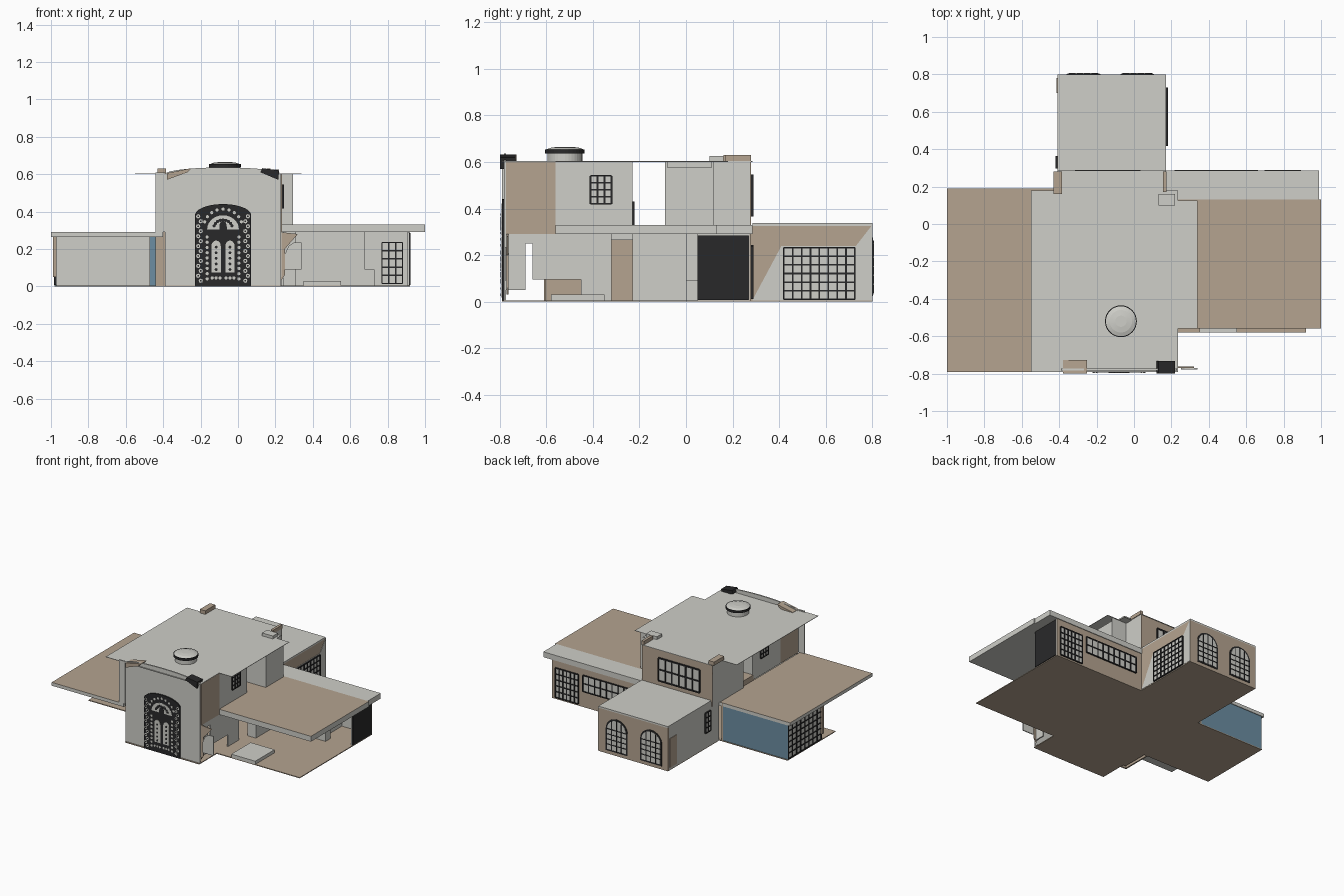
import bpy, bmesh, math
from mathutils import Matrix, Vector

if "Cube" in bpy.data.objects:
    bpy.data.objects.remove(bpy.data.objects["Cube"])

def material(name, c):
    m = bpy.data.materials.new(name)
    m.diffuse_color = (*c, 1)
    m.use_nodes = True
    m.node_tree.nodes["Principled BSDF"].inputs["Base Color"].default_value = m.diffuse_color
    return m

LIGHT = material("pale plaster", (0.62, 0.62, 0.58))
TAN = material("tan stone", (0.46, 0.37, 0.28))
DARK = material("dark iron", (0.022, 0.022, 0.023))
BLUE = material("blue wall", (0.15, 0.27, 0.36))

def finish(name, bm, mats):
    me = bpy.data.meshes.new(name)
    bm.normal_update()
    bm.to_mesh(me)
    bm.free()
    for m in mats:
        me.materials.append(m)
    ob = bpy.data.objects.new(name, me)
    bpy.context.collection.objects.link(ob)
    return ob

def boxes(name, mat, items, top=None):
    """Boxes (x0,x1,y0,y1,z0,z1) in one object; optional other colour on upward faces."""
    bm = bmesh.new()
    for x0, x1, y0, y1, z0, z1 in items:
        mtx = Matrix.Translation(((x0+x1)/2, (y0+y1)/2, (z0+z1)/2)) @ Matrix.Diagonal((x1-x0, y1-y0, z1-z0, 1))
        bmesh.ops.create_cube(bm, size=1, matrix=mtx)
    bm.normal_update()
    if top:
        for f in bm.faces:
            f.material_index = 1 if f.normal.z > 0.9 else 0
    return finish(name, bm, [mat] + ([top] if top else []))

def plates(name, mat, outlines, axis, pos, t):
    """Flat outlines (u,z) standing across an axis, thickened by t."""
    bm = bmesh.new()
    for pts in outlines:
        put = (lambda u, z: (pos, u, z)) if axis == 'x' else (lambda u, z: (u, pos, z))
        f = bm.faces.new([bm.verts.new(put(*p)) for p in pts])
        r = bmesh.ops.extrude_face_region(bm, geom=[f])
        d = Vector((t, 0, 0)) if axis == 'x' else Vector((0, t, 0))
        bmesh.ops.translate(bm, vec=d, verts=[v for v in r['geom'] if isinstance(v, bmesh.types.BMVert)])
    bmesh.ops.recalc_face_normals(bm, faces=bm.faces)
    return finish(name, bm, [mat])

def arch(u0, u1, z0, spring, rise, n=16):
    c, r = (u0+u1)/2, (u1-u0)/2
    return [(u0, z0), (u1, z0)] + [(c + r*math.cos(math.pi*i/n), spring + rise*math.sin(math.pi*i/n)) for i in range(n+1)]

def disc(u, z, r, n=8):
    return [(u + r*math.cos(2*math.pi*i/n), z + r*math.sin(2*math.pi*i/n)) for i in range(n)]

def grid_window(name, axis, pos, out, u0, u1, z0, z1, nu, nz, w=0.007):
    """Pale pane with dark frame bars on both faces."""
    def b(a0, a1, c0, c1, lo, hi):
        lo, hi = sorted((pos + out*lo, pos + out*hi))
        return (lo, hi, a0, a1, c0, c1) if axis == 'x' else (a0, a1, lo, hi, c0, c1)
    boxes(name + "_pane", LIGHT, [b(u0, u1, z0, z1, 0, 0.003)])
    bars = []
    for i in range(nu+1):
        u = u0 + (u1-u0)*i/nu
        bars.append(b(u-w/2, u+w/2, z0, z1, -0.014, 0.008))
    for j in range(nz+1):
        z = z0 + (z1-z0)*j/nz
        bars.append(b(u0, u1, z-w/2, z+w/2, -0.014, 0.008))
    boxes(name + "_bars", DARK, bars)

T = 0.01
# floors
boxes("floor", TAN, [(-.41, .92, -.58, .28, 0, .006), (-.39, .23, -.79, -.58, 0, .006),
                     (-.98, -.41, -.38, .19, 0, .006), (-.41, .17, .28, .8, 0, .006)])

# flat roofs
boxes("left_roof", LIGHT, [(-1, -.4, -.79, .19, .265, .29)], TAN)
boxes("right_roof", LIGHT, [(.235, 1, -.56, .13, .29, .33)], TAN)
boxes("right_roof_back_strip", LIGHT, [(.17, .99, .13, .285, .29, .33)])
boxes("back_wing_roof", LIGHT, [(-.41, .17, .285, .8, .325, .337)])
boxes("terrace_slab", TAN, [(-.4, .235, -.23, -.09, .285, .33)])
boxes("tower_roof", LIGHT, [(-.55, .235, -.79, .18, .6, .603), (.235, .34, -.56, .125, .6, .603),
                            (-.41, .17, .18, .285, .6, .603)])

# tower front wall with a curved top
front = [(-.39, 0), (.23, 0)] + [(-.08 + .31*math.cos(math.pi*i/14), .6 + .036*math.sin(math.pi*i/14)) for i in range(15)]
plates("tower_front_wall", LIGHT, [front], 'y', -.782, T)

# tower upper walls
boxes("front_block_side_walls", TAN, [(s, s+T, -.772, -.56, .29, .6) for s in (-.395, .226)])
boxes("front_block_walls", LIGHT, [(-.395, -.385, -.56, -.23, .29, .6), (.226, .236, -.56, -.23, .29, .6),
                                   (-.385, .226, -.24, -.23, .29, .6)])
boxes("back_block_walls", LIGHT, [(-.415, -.405, -.09, .275, .29, .6), (-.405, .295, -.09, -.08, .29, .6),
                                  (.285, .295, -.08, .12, .29, .575), (.17, .295, .11, .12, .29, .6),
                                  (.16, .17, .12, .275, .29, .6)])
boxes("back_block_rear_wall", TAN, [(-.415, .17, .27, .28, .29, .6)])
grid_window("right_upper_window", 'x', .237, 1, -.41, -.32, .42, .54, 3, 4)
grid_window("left_upper_window", 'x', -.396, -1, -.41, -.32, .42, .54, 3, 4)
grid_window("rear_upper_window", 'y', .281, 1, -.31, .03, .37, .54, 6, 2, .01)
boxes("terrace_window", DARK, [(-.2, .05, -.229, -.222, .33, .43)])

# parapet pieces on the tower
boxes("tan_parapets", TAN, [(-.43, -.385, .16, .28, .603, .63), (.155, .175, .17, .28, .603, .63)])
boxes("pale_parapets", LIGHT, [(.13, .22, .1, .16, .603, .625), (-.44, -.39, -.79, -.78, .29, .61)])
plates("tan_front_cornice", TAN, [[(-.38, .57), (-.27, .61), (-.25, .632), (-.38, .605)]], 'y', -.798, .07)
plates("dark_front_cornice", DARK, [[(.12, .61), (.215, .57), (.22, .62), (.13, .632)]], 'y', -.798, .065)

# skylight: pale drum, dark rim, shallow dome
def lathe(name, mat, profile, n=32):
    bm = bmesh.new()
    rings = [[bm.verts.new((-.07 + r*math.cos(2*math.pi*i/n), -.52 + r*math.sin(2*math.pi*i/n), z)) for i in range(n)] for r, z in profile]
    for a, b in zip(rings, rings[1:]):
        for i in range(n):
            bm.faces.new((a[i], a[(i+1) % n], b[(i+1) % n], b[i]))
    bm.faces.new(rings[-1])
    bm.faces.new(rings[0][::-1])
    finish(name, bm, [mat])
lathe("skylight_drum", LIGHT, [(.075, .603), (.075, .636)])
lathe("skylight_rim", DARK, [(.085, .636), (.085, .654)])
lathe("skylight_dome", LIGHT, [(.08, .654), (.06, .661), (.03, .665)])

# ornate front door: iron arch with pale openings
plates("door_iron", DARK, [arch(-.23, .07, 0, .38, .06, 24)], 'y', -.791, .009)
C = -.08
openings, scrolls = [], []
for s in (-1, 1):
    for k in range(14):                      # side panel scrollwork
        z = .03 + k*.0265
        openings += [disc(C + s*(.126 + (.007 if k % 2 else -.007)), z, .0115)]
        scrolls += [disc(C + s*(.126 + (.007 if k % 2 else -.007)), z, .005)]
    a, b = sorted((C + s*.012, C + s*.062))  # door leaf glass
    openings.append(arch(a, b, .075, .215, .03, 10))
    scrolls += [disc(C + s*.037, .09 + .03*k, .008) for k in range(5)]
    openings += [disc(C + s*(.016 + .021*k), .045, .009) for k in range(3)]
    openings += [disc(C + s*.085, .04 + .028*k, .009) for k in range(9)]
openings.append([(C + .085*math.cos(math.pi*i/14), .305 + .075*math.sin(math.pi*i/14)) for i in range(15)])
for k in range(1, 10):                       # scrolls round the fan light
    t = math.pi*k/10
    openings.append(disc(C + .103*math.cos(t), .315 + .098*math.sin(t), .009))
    scrolls.append(disc(C + .05*math.cos(t), .31 + .045*math.sin(t), .009))
scrolls.append(arch(C-.02, C+.02, .305, .32, .03, 8))
plates("door_openings", LIGHT, openings, 'y', -.7935, .002)
plates("door_scrolls", DARK, scrolls, 'y', -.796, .002)

# tower ground floor
boxes("tower_left_wall", TAN, [(-.44, -.43, -.6, .19, 0, .29), (-.44, -.39, -.61, -.6, 0, .29)])
boxes("tower_right_walls", LIGHT, [(.222, .232, -.66, -.32, .095, .29), (.222, .232, -.45, -.32, .006, .18),
                                   (.222, .232, -.772, -.69, .05, .25), (.222, .232, -.772, -.66, .25, .29)])
plates("entry_side_arch", LIGHT, [[(.25, .09), (.34, .09), (.34, .235), (.3, .235), (.27, .215), (.25, .17)]], 'y', -.778, .007)
plates("entry_side_panel", TAN, [[(.23, .03), (.25, .06), (.25, .2), (.32, .28), (.23, .29)]], 'y', -.77, .007)

# left wing
boxes("left_rear_wall", BLUE, [(-.98, -.43, .175, .185, .006, .265)])
boxes("left_front_wall", LIGHT, [(-.97, -.47, -.215, -.205, .006, .265)])
boxes("left_wing_post", TAN, [(-.99, -.97, -.23, -.205, .05, .265)])
grid_window("left_window_wall", 'x', -.975, -1, -.21, .18, .01, .26, 8, 6)

# right wing
boxes("right_wing_partitions", LIGHT, [(.3, .68, 0, .01, .006, .29), (.3, .31, -.23, 0, .006, .29),
                                       (.67, .68, .01, .27, .006, .29), (.68, .73, 0, .06, .006, .09),
                                       (.24, .3, -.23, -.22, .006, .29), (.35, .55, -.58, -.35, .006, .03)])
boxes("right_wing_rear_wall", TAN, [(.17, .92, .272, .28, .006, .29)])
boxes("right_wing_rear_lining", LIGHT, [(.17, .92, .266, .272, .006, .29)])
boxes("right_wing_end_wall", LIGHT, [(.905, .915, .05, .272, .006, .29)])
boxes("right_end_door", DARK, [(.915, .923, .05, .27, .008, .285)])
grid_window("rear_door", 'y', .281, 1, .7, .89, .015, .235, 6, 5)
grid_window("inner_rear_door", 'y', .264, -1, .77, .88, .015, .235, 3, 5)
grid_window("rear_window_row", 'y', .281, 1, .22, .66, .12, .24, 9, 2)

# back wing walls
boxes("back_wing_walls", TAN, [(-.41, .17, .79, .8, .006, .325), (.16, .17, .28, .79, .006, .325)])
boxes("back_wing_left_wall", LIGHT, [(-.41, -.4, .19, .79, .006, .325)])
plates("back_wing_side_plaster", LIGHT, [[(.285, .006), (.8, .006), (.8, .33), (.73, .24), (.41, .24)]], 'x', .17, .002)
grid_window("side_window_wall", 'x', .173, 1, .42, .725, .01, .232, 8, 6)
boxes("back_wing_side_panels", TAN, [(-.414, -.41, .7, .78, .02, .24)])
grid_window("back_wing_small_window", 'x', -.412, -1, .3, .36, .12, .27, 2, 4)

# arched rear windows
for i, c in enumerate((.017, -.27)):
    plates(f"arched_window_frame_{i}", DARK, [arch(c-.09, c+.09, .025, .19, .085)], 'y', .8, .003)
    plates(f"arched_window_glass_{i}", LIGHT, [arch(c-.078, c+.078, .037, .19, .073)], 'y', .803, .001)
    bars = [(c-.078+.039*k-.003, c-.078+.039*k+.003, .804, .807, .03, .19 + (.073, .062)[k != 2]) for k in (1, 2, 3)]
    bars += [(c-.085, c+.085, .804, .807, z-.003, z+.003) for z in (.075, .113, .151, .19)]
    boxes(f"arched_window_bars_{i}", DARK, bars)
